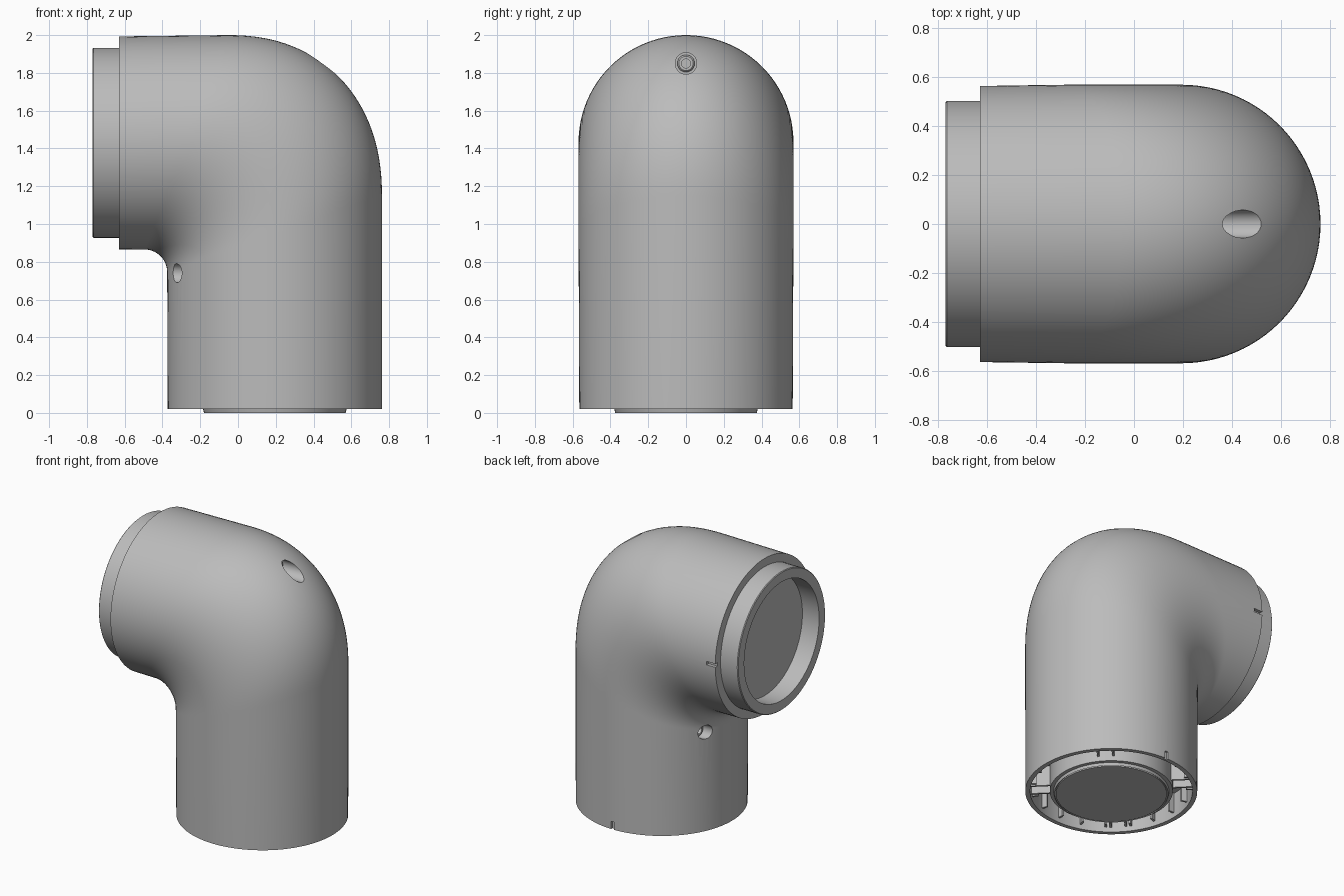
import bpy, bmesh
from math import pi, cos, sin, radians
from mathutils import Vector, Matrix

cube = bpy.data.objects.get("Cube")
if cube:
    bpy.data.objects.remove(cube, do_unlink=True)


def material(name, value):
    m = bpy.data.materials.new(name)
    m.use_nodes = True
    m.diffuse_color = (value, value, value, 1)
    m.node_tree.nodes["Principled BSDF"].inputs["Base Color"].default_value = m.diffuse_color
    return m


GREY = material("light grey", 0.5)
CX, CZ, R = 0.195, 1.43, 0.567      # column axis x, outlet axis z, tube radius
DOWN, X, Y = Vector((0, 0, 1)), Vector((1, 0, 0)), Vector((0, 1, 0))


def finish(name, bm):
    bmesh.ops.recalc_face_normals(bm, faces=bm.faces)
    mesh = bpy.data.meshes.new(name)
    bm.to_mesh(mesh)
    bm.free()
    mesh.materials.append(GREY)
    ob = bpy.data.objects.new(name, mesh)
    bpy.context.collection.objects.link(ob)
    return ob


def smooth(ob):
    bpy.ops.object.select_all(action="DESELECT")
    ob.select_set(True)
    bpy.context.view_layer.objects.active = ob
    bpy.ops.object.shade_smooth_by_angle(angle=radians(35))


def lathe(name, profile, origin, axis, n=96):
    """Revolve a closed (radius, height) profile around an axis; radius 0 is a pole."""
    bm = bmesh.new()
    turn = Vector((0, 0, 1)).rotation_difference(axis).to_matrix()
    rows = []
    for r, h in profile:
        count = n if r else 1
        rows.append([bm.verts.new(Vector(origin) + turn @ Vector(
            (r * cos(2 * pi * i / n), r * sin(2 * pi * i / n), h))) for i in range(count)])
    closed = profile[0][0] > 0
    for a, b in zip(rows, rows[1:] + (rows[:1] if closed else [])):
        for i in range(n):
            j = (i + 1) % n
            if len(a) == 1:
                bm.faces.new((a[0], b[i], b[j]))
            elif len(b) == 1:
                bm.faces.new((a[i], a[j], b[0]))
            else:
                bm.faces.new((a[i], a[j], b[j], b[i]))
    ob = finish(name, bm)
    smooth(ob)
    return ob


def box(name, centre, size, angle=0):
    bm = bmesh.new()
    bmesh.ops.create_cube(bm, size=1, matrix=Matrix.Translation(centre)
                          @ Matrix.Rotation(angle, 4, "Z") @ Matrix.Diagonal((*size, 1)))
    return finish(name, bm)


def cut(ob, cutter):
    mod = ob.modifiers.new("cut", "BOOLEAN")
    mod.operation, mod.solver, mod.object = "DIFFERENCE", "EXACT", cutter
    cutter.hide_render = True
    bpy.context.view_layer.objects.active = ob
    bpy.ops.object.modifier_apply(modifier=mod.name)
    bpy.data.objects.remove(cutter, do_unlink=True)


# Elbow body: elliptical rings spanned between the inner fillet and the outer bend
sections = [((CX - R, 0.02), (CX + R, 0.02), 0.565)]
STEPS, POWER = 32, 2 / 2.2
for k in range(STEPS + 1):
    t = pi / 2 * k / STEPS
    c, s = max(cos(t), 0), sin(t)
    sections.append(((-0.495 + 0.12 * c, 0.745 + 0.12 * s),
                     (-0.05 + 0.812 * c ** POWER, 1.15 + 0.85 * s ** POWER), 0.569))
sections.append(((-0.63, 0.866), (-0.63, 1.993), 0.564))

bm = bmesh.new()
N = 96
rings = []
for inner, outer, width in sections:
    a, b = Vector((inner[0], 0, inner[1])), Vector((outer[0], 0, outer[1]))
    rings.append([bm.verts.new((a + b) / 2 + (b - a) / 2 * cos(2 * pi * i / N)
                               + Y * width * sin(2 * pi * i / N)) for i in range(N)])
for a, b in zip(rings, rings[1:]):
    for i in range(N):
        j = (i + 1) % N
        bm.faces.new((a[i], a[j], b[j], b[i]))
bm.faces.new(rings[0])
bm.faces.new(rings[-1])
body = finish("elbow_body", bm)

# Recess under the column
cut(body, lathe("recess_cutter", [(0, -0.1), (0.535, -0.1), (0.535, 0.2), (0, 0.2)],
                (CX, 0, 0), DOWN))

# Screw holes with sunken socket screws: one on the bend, a pair beside the column
SCREW = [(0, 0), (0.046, 0), (0.046, 0.03), (0.038, 0.038), (0.024, 0.038), (0.024, 0.015), (0, 0.015)]
for name, y, z, x, side, r in (("bend", 0, 1.85, 0.3, 1, 0.057),
                               ("front", -0.237, 0.74, -0.24, -1, 0.05),
                               ("back", 0.237, 0.74, -0.24, -1, 0.05)):
    cut(body, lathe("hole_cutter", [(0, 0), (r, 0), (r, 0.5), (0, 0.5)], (x, y, z), X * side, 32))
    lathe(name + "_screw", SCREW, (x - 0.002 * side, y, z), X * side, 24)

# Alignment slots on the back of both rims
cut(body, box("slot_cutter", (-0.6, 0.57, CZ), (0.08, 0.06, 0.025)))
cut(body, box("slot_cutter", (CX, 0.57, 0.04), (0.025, 0.04, 0.07)))
smooth(body)

# Outlet collar with a closed bore
lathe("outlet_collar", [(0, -0.02), (0.503, -0.02), (0.503, 0.134), (0.498, 0.139),
                        (0.43, 0.139), (0.43, 0.005), (0, 0.005)], (-0.63, 0, CZ), -X)

# Base hub with a rim groove
lathe("base_hub", [(0, 0), (0.365, 0), (0.365, 0.008), (0.375, 0.008), (0.375, 0),
                   (0.38, 0.02), (0.405, 0.02), (0.405, 0.21), (0, 0.21)], (CX, 0, 0), DOWN)

# Ribs on the recess wall and wider brackets between wall and hub
for k in range(20):
    a = 2 * pi * k / 20
    way = Vector((cos(a), sin(a), 0))
    box("wall_rib", Vector((CX, 0, 0.13)) + way * 0.52, (0.05, 0.014, 0.15), a)
for k in range(4):
    a = pi / 4 + pi / 2 * k
    way = Vector((cos(a), sin(a), 0))
    across = Vector((-sin(a), cos(a), 0))
    for s in (-1, 1):
        box("hub_bracket", Vector((CX, 0, 0.13)) + way * 0.47 + across * 0.05 * s,
            (0.15, 0.014, 0.15), a)
